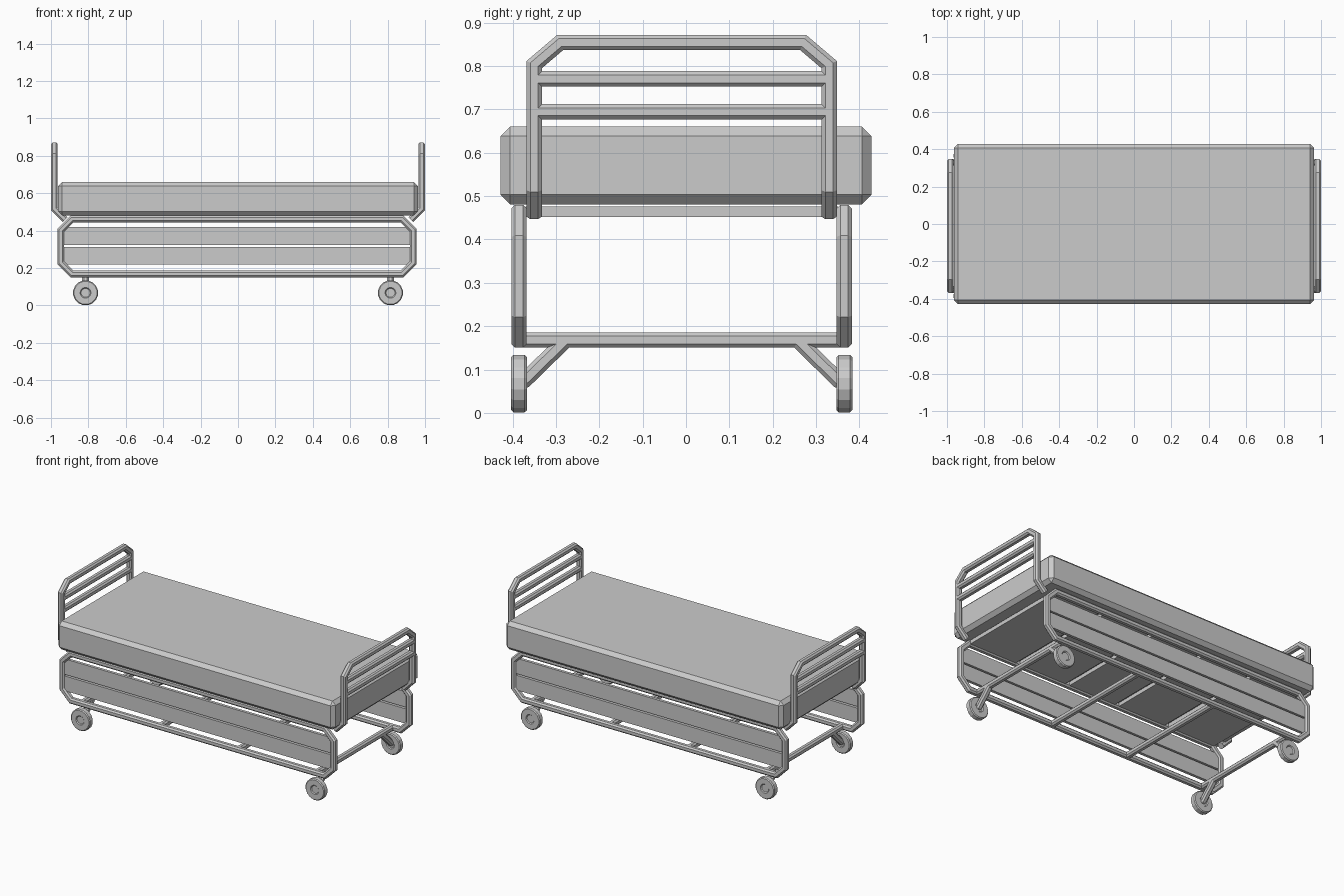
import bpy, bmesh, math
from mathutils import Vector

if "Cube" in bpy.data.objects:
    bpy.data.objects.remove(bpy.data.objects["Cube"])

CY = -0.01   # frame centre in y
CX = -0.005  # frame centre in x


def finish(name, bm):
    bmesh.ops.recalc_face_normals(bm, faces=bm.faces)
    me = bpy.data.meshes.new(name)
    bm.to_mesh(me)
    bm.free()
    ob = bpy.data.objects.new(name, me)
    bpy.context.collection.objects.link(ob)
    return ob


def box(name, lo, hi, bevel=0):
    bm = bmesh.new()
    bmesh.ops.create_cube(bm, size=1)
    for v in bm.verts:
        v.co = [(a + b) / 2 + c * (b - a) for a, b, c in zip(lo, hi, v.co)]
    if bevel:
        bmesh.ops.bevel(bm, geom=bm.edges[:], offset=bevel, segments=1, affect='EDGES')
    return finish(name, bm)


def tube(name, path, side, r=0.0178, closed=False):
    """Sweep a chamfered square along a path with mitred corners."""
    pts = [Vector(p) for p in path]
    if closed:
        pts.append(pts[0])
    n = len(pts)
    dirs = [(pts[i + 1] - pts[i]).normalized() for i in range(n - 1)]
    a = Vector(side).normalized()
    b = dirs[0].cross(a)
    c = r * 0.5
    prof = [(r, c), (c, r), (-c, r), (-r, c), (-r, -c), (-c, -r), (c, -r), (r, -c)]
    rings = [[pts[0] + a * u + b * v for u, v in prof]]
    for i, t in enumerate(dirs):
        nrm = t + dirs[i + 1] if i + 1 < len(dirs) else t
        rings.append([v + t * ((pts[i + 1] - v).dot(nrm) / t.dot(nrm)) for v in rings[-1]])
    bm = bmesh.new()
    if closed:
        rings.pop()
    vr = [[bm.verts.new(v) for v in ring] for ring in rings]
    for i in range(len(vr) if closed else len(vr) - 1):
        p, q = vr[i], vr[(i + 1) % len(vr)]
        for k in range(8):
            j = (k + 1) % 8
            bm.faces.new((p[k], p[j], q[j], q[k]))
    if not closed:
        bm.faces.new(vr[0])
        bm.faces.new(vr[-1])
    return finish(name, bm)


def wheel(name, x, y, z, sides=16):
    prof = [(0.024, -0.013), (0.029, -0.0185), (0.062, -0.0185), (0.0675, -0.013),
            (0.0675, 0.013), (0.062, 0.0185), (0.029, 0.0185), (0.024, 0.013)]
    bm = bmesh.new()
    rings = []
    for r, d in prof:
        rings.append([bm.verts.new((x + r * math.cos(math.tau * (k + .5) / sides), y + d,
                                    z + r * math.sin(math.tau * (k + .5) / sides)))
                      for k in range(sides)])
    for p, q in zip(rings, rings[1:]):
        for k in range(sides):
            j = (k + 1) % sides
            bm.faces.new((p[k], p[j], q[j], q[k]))
    bm.faces.new(rings[0])
    bm.faces.new(rings[-1])
    return finish(name, bm)


# Mattress
box("mattress", (-0.963, -0.428, 0.481), (0.963, 0.428, 0.66), 0.022)

# Platform panels under the mattress
for i in range(5):
    x = CX + (i - 2) * 0.36
    box("platform_panel", (x - 0.165, CY - 0.36, 0.452), (x + 0.165, CY + 0.36, 0.476))

for s, label in ((-1, "front"), (1, "back")):
    # Side frame loop with cut corners
    y = CY + s * 0.375
    hx, zb, zt, c = 0.942, 0.168, 0.462, 0.06
    loop = [(0, zt), (hx - c, zt), (hx, zt - c), (hx, zb + c), (hx - c, zb), (-hx + c, zb),
            (-hx, zb + c), (-hx, zt - c), (-hx + c, zt)]
    tube(label + "_side_frame", [(CX + x, y, z) for x, z in loop], (0, 1, 0), closed=True)
    # Side boards
    for z0, z1 in ((0.22, 0.313), (0.323, 0.42)):
        box(label + "_side_board", (CX - 0.935, y - 0.009, z0), (CX + 0.935, y + 0.009, z1))
    # Wheels and their slanted struts
    for x in (-0.815, 0.815):
        wheel(label + "_wheel", x, y, 0.0675)
        tube(label + "_wheel_strut", [(x, y + s * 0.005, 0.068), (x, CY + s * 0.362, 0.075),
                                      (x, CY + s * 0.27, 0.165)], (1, 0, 0))

# Lower cross bars
for x in (-0.815, -0.272, 0.272, 0.815):
    tube("lower_cross_bar", [(x, CY - 0.375, 0.168), (x, CY + 0.375, 0.168)], (1, 0, 0))

# Head and foot rails
for s, label in ((-1, "head"), (1, "foot")):
    x, w = s * 0.982, 0.34
    half = [(s * 0.925, w, 0.459), (x, w, 0.517), (x, w, 0.803), (x, w - 0.06, 0.854)]
    path = [(a, CY + b, z) for a, b, z in half] + [(a, CY - b, z) for a, b, z in half[::-1]]
    tube(label + "_rail", path, (0, 1, 0))
    for z in (0.77, 0.694):
        tube(label + "_rail_bar", [(x, CY - w, z), (x, CY + w, z)], (1, 0, 0))
